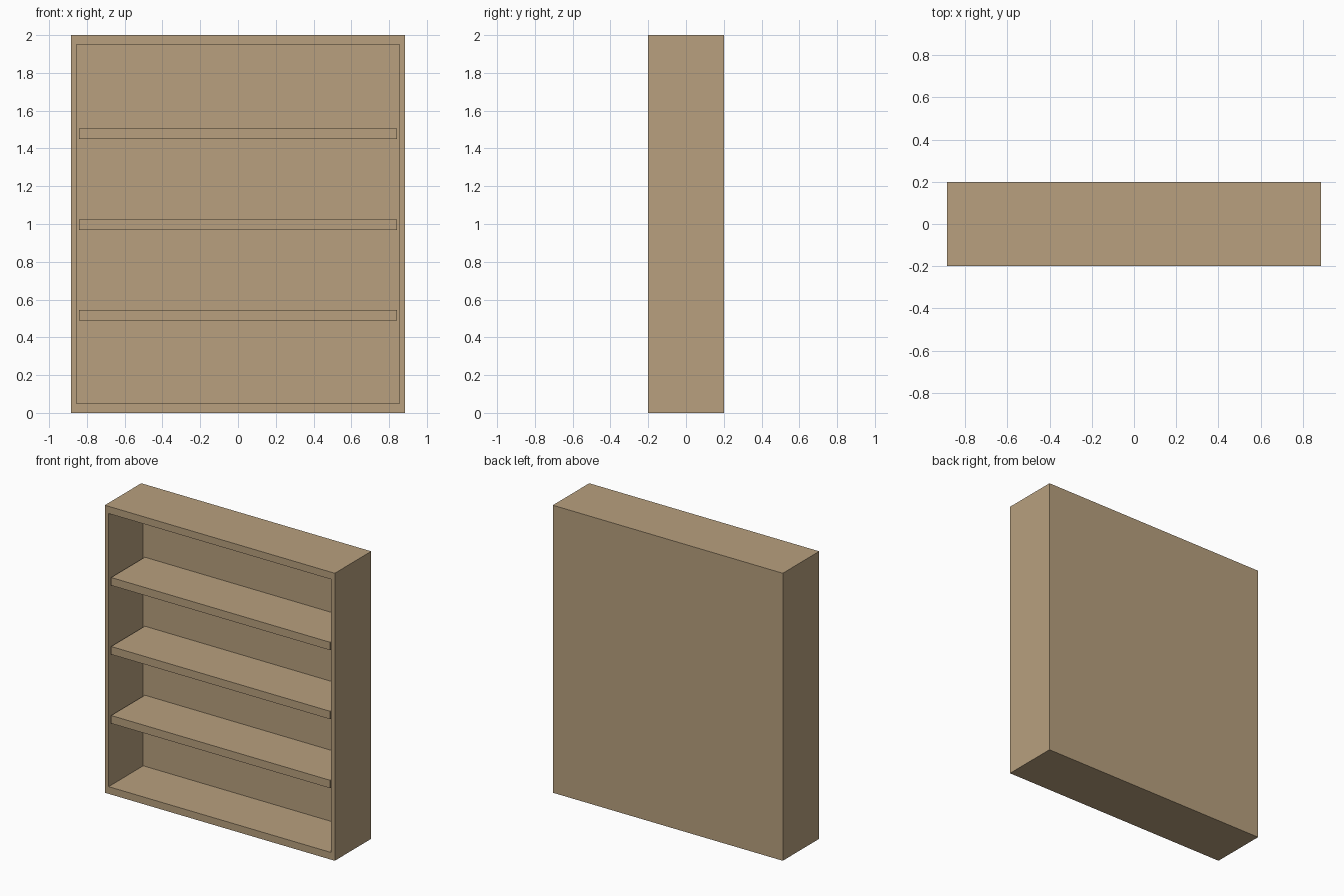
import bpy, bmesh
from mathutils import Vector, Matrix

if "Cube" in bpy.data.objects:
    bpy.data.objects.remove(bpy.data.objects["Cube"])

wood = bpy.data.materials.new("light_wood")
wood.diffuse_color = (0.479, 0.352, 0.209, 1)
wood.use_nodes = True
wood.node_tree.nodes["Principled BSDF"].inputs["Base Color"].default_value = wood.diffuse_color

HALF_W, HALF_D, HEIGHT = 0.885, 0.2, 2.0
SIDE_T, BOARD_T = 0.042, 0.05
BACK_Y = 0.18          # front surface of the back panel
SHELF_INSET = 0.01


def finish(name, bm):
    bmesh.ops.recalc_face_normals(bm, faces=bm.faces)
    mesh = bpy.data.meshes.new(name)
    bm.to_mesh(mesh)
    bm.free()
    mesh.materials.append(wood)
    obj = bpy.data.objects.new(name, mesh)
    bpy.context.collection.objects.link(obj)
    return obj


def box(lo, hi):
    lo, hi = Vector(lo), Vector(hi)
    bm = bmesh.new()
    bmesh.ops.create_cube(bm, size=1, matrix=Matrix.Translation((lo + hi) / 2)
                          @ Matrix.Diagonal((*(hi - lo), 1)))
    return bm


# Carcass: a box whose front face is inset and pushed back to the back panel
bm = box((-HALF_W, -HALF_D, 0), (HALF_W, HALF_D, HEIGHT))
front = min(bm.faces, key=lambda f: f.calc_center_median().y)
bmesh.ops.inset_region(bm, faces=[front], thickness=SIDE_T)
for v in front.verts:
    v.co.z = BOARD_T if v.co.z < HEIGHT / 2 else HEIGHT - BOARD_T
hole = bmesh.ops.extrude_discrete_faces(bm, faces=[front])["faces"][0]
for v in hole.verts:
    v.co.y = BACK_Y
finish("carcass", bm)

# Three evenly spaced shelves, slightly recessed from the front
for i, z in enumerate((0.517, 0.997, 1.477)):
    x = HALF_W - SIDE_T
    finish(f"shelf_{i + 1}", box((-x, -HALF_D + SHELF_INSET, z - 0.0275),
                                 (x, BACK_Y, z + 0.0275)))
